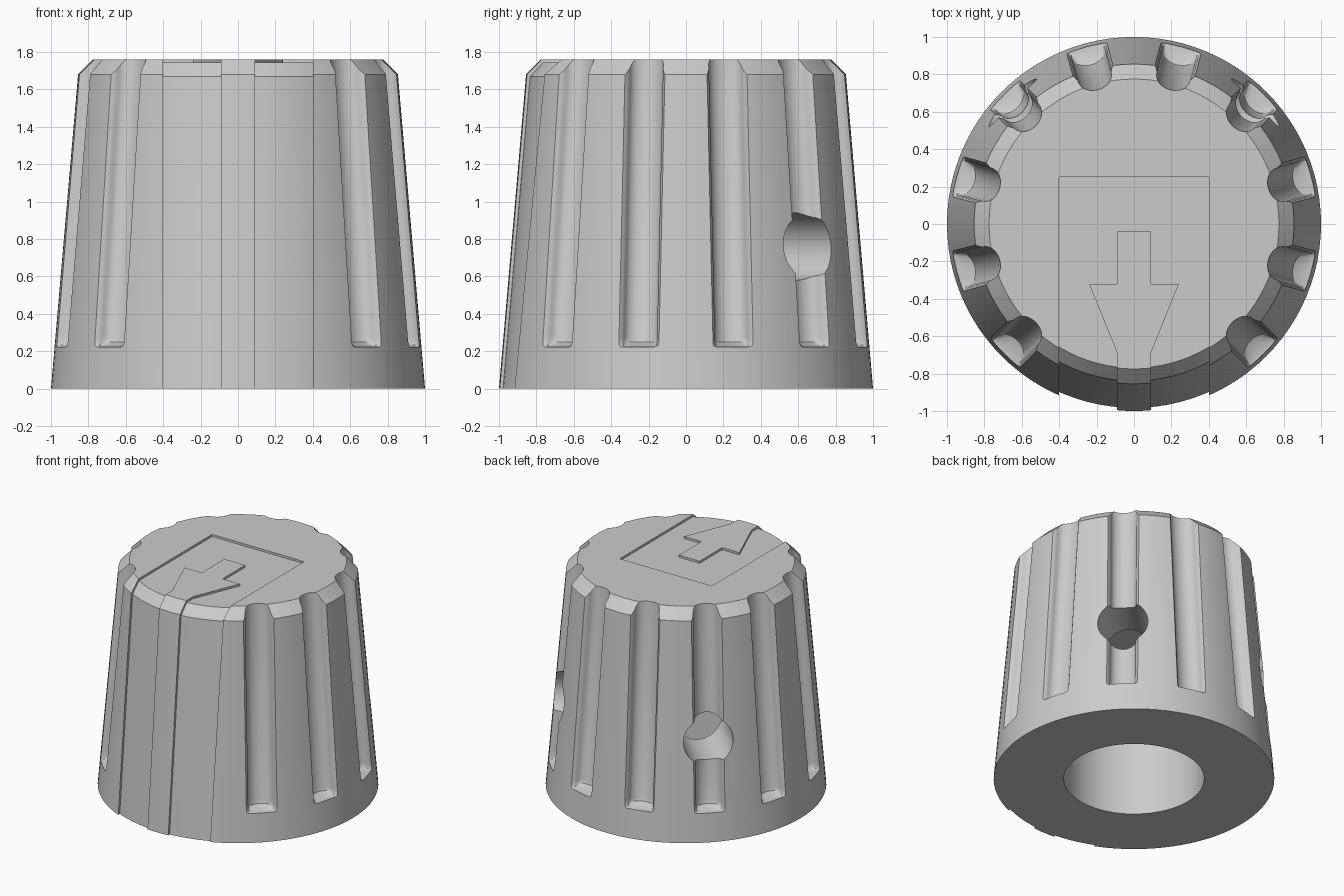
import bpy
import bmesh
from math import sin, cos, pi, radians
from mathutils import Matrix, Vector

old = bpy.data.objects.get("Cube")
if old:
    bpy.data.objects.remove(old, do_unlink=True)

HEIGHT, SHOULDER = 1.76, 1.68
TAPER = 0.145 / SHOULDER          # radius lost per unit of height
RECESS = 0.017

grey = bpy.data.materials.new("plain grey")
grey.use_nodes = True
colour = (0.6, 0.6, 0.6, 1)
grey.diffuse_color = colour
grey.node_tree.nodes["Principled BSDF"].inputs["Base Color"].default_value = colour


def loft(name, rings):
    """Closed solid through a list of equal-length point rings."""
    bm = bmesh.new()
    loops = [[bm.verts.new(p) for p in ring] for ring in rings]
    n = len(loops[0])
    for a, b in zip(loops, loops[1:]):
        for i in range(n):
            j = (i + 1) % n
            bm.faces.new((a[i], a[j], b[j], b[i]))
    bm.faces.new(loops[0][::-1])
    bm.faces.new(loops[-1])
    bmesh.ops.recalc_face_normals(bm, faces=bm.faces)
    mesh = bpy.data.meshes.new(name)
    bm.to_mesh(mesh)
    bm.free()
    mesh.materials.append(grey)
    ob = bpy.data.objects.new(name, mesh)
    bpy.context.collection.objects.link(ob)
    return ob


def lathe(name, profile, n=96):
    return loft(name, [[(r * cos(2 * pi * i / n), r * sin(2 * pi * i / n), z)
                        for i in range(n)] for r, z in profile])


def prism(name, outline, low, high):
    return loft(name, [[(x, y, z) for x, y in outline] for z in (low, high)])


def cut(target, cutters):
    """Subtract the cutters, bake the result and drop the helpers."""
    for c in cutters:
        c.hide_render = True
        mod = target.modifiers.new("cut", 'BOOLEAN')
        mod.operation = 'DIFFERENCE'
        mod.solver = 'EXACT'
        mod.object = c
    bpy.context.view_layer.update()
    deps = bpy.context.evaluated_depsgraph_get()
    baked = bpy.data.meshes.new_from_object(target.evaluated_get(deps))
    target.modifiers.clear()
    target.data = baked
    for c in cutters:
        bpy.data.objects.remove(c, do_unlink=True)


def grip_groove(angle):
    """Rounded channel with flared lips that leans with the tapered wall."""
    section = [(-0.14, 0.1), (-0.14, 0.012), (-0.115, -0.002), (-0.1, -0.02)]
    for i in range(13):
        a = pi + pi * i / 12
        section.append((0.092 * cos(a), -0.035 + 0.07 * sin(a)))
    section += [(-t, d) for t, d in reversed(section[:4])]
    out = Vector((cos(angle), sin(angle), 0))
    side = Vector((-sin(angle), cos(angle), 0))
    rings = []
    for z, depth in ((0.222, 0.1), (0.232, 0.6), (0.25, 0.93), (0.275, 1),
                     (SHOULDER - 0.03, 1), (HEIGHT + 0.1, 1)):
        r = 1 - TAPER * z
        rings.append([out * (r + (d * depth if d < 0 else d)) + side * t
                      + Vector((0, 0, z)) for t, d in section])
    return loft("groove_cutter", rings)


def screw_hole(angle, radius=0.18, n=40):
    """Horizontal round hole from the wall into the bore."""
    ob = loft("hole_cutter", [[(x, radius * cos(2 * pi * i / n), radius * sin(2 * pi * i / n))
                               for i in range(n)] for x in (0.4, 1.2)])
    ob.data.transform(Matrix.Translation((0, 0, 0.76)) @ Matrix.Rotation(angle, 4, 'Z'))
    return ob


# Tapered body with a chamfered top
knob = lathe("knob_body", [(1, 0), (1 - TAPER * SHOULDER, SHOULDER), (0.775, HEIGHT)])

# Shallow panel over top and front, leaving the arrow and its stripe raised
panel = prism("panel_cutter", [(-0.4, -1.2), (0.4, -1.2), (0.4, 0.25), (-0.4, 0.25)], -0.1, 1.9)
core = lathe("panel_floor", [(1 - RECESS + TAPER * 0.2, -0.2),
                             (1 - RECESS - TAPER * (SHOULDER - 0.012), SHOULDER - 0.012),
                             (0.77, HEIGHT - RECESS)])
half = [(0.09, -0.04), (0.09, -0.32), (0.24, -0.32), (0.09, -0.69), (0.09, -1.3)]
arrow = prism("arrow_keep", half + [(-x, y) for x, y in reversed(half)], -0.3, 2)
cut(panel, [core, arrow])
cut(knob, [panel])

# Ten grip grooves around the sides and back
cut(knob, [grip_groove(radians(a)) for a in range(-45, 226, 30)])

# Shaft bore and two set screw holes
cut(knob, [lathe("bore_cutter", [(0.5, -0.1), (0.5, 1.3)], 64)])
cut(knob, [screw_hole(radians(a)) for a in (45, 135)])

# Smooth walls, crisp edges
bpy.ops.object.select_all(action='DESELECT')
knob.select_set(True)
bpy.context.view_layer.objects.active = knob
bpy.ops.object.shade_smooth_by_angle(angle=radians(30))
